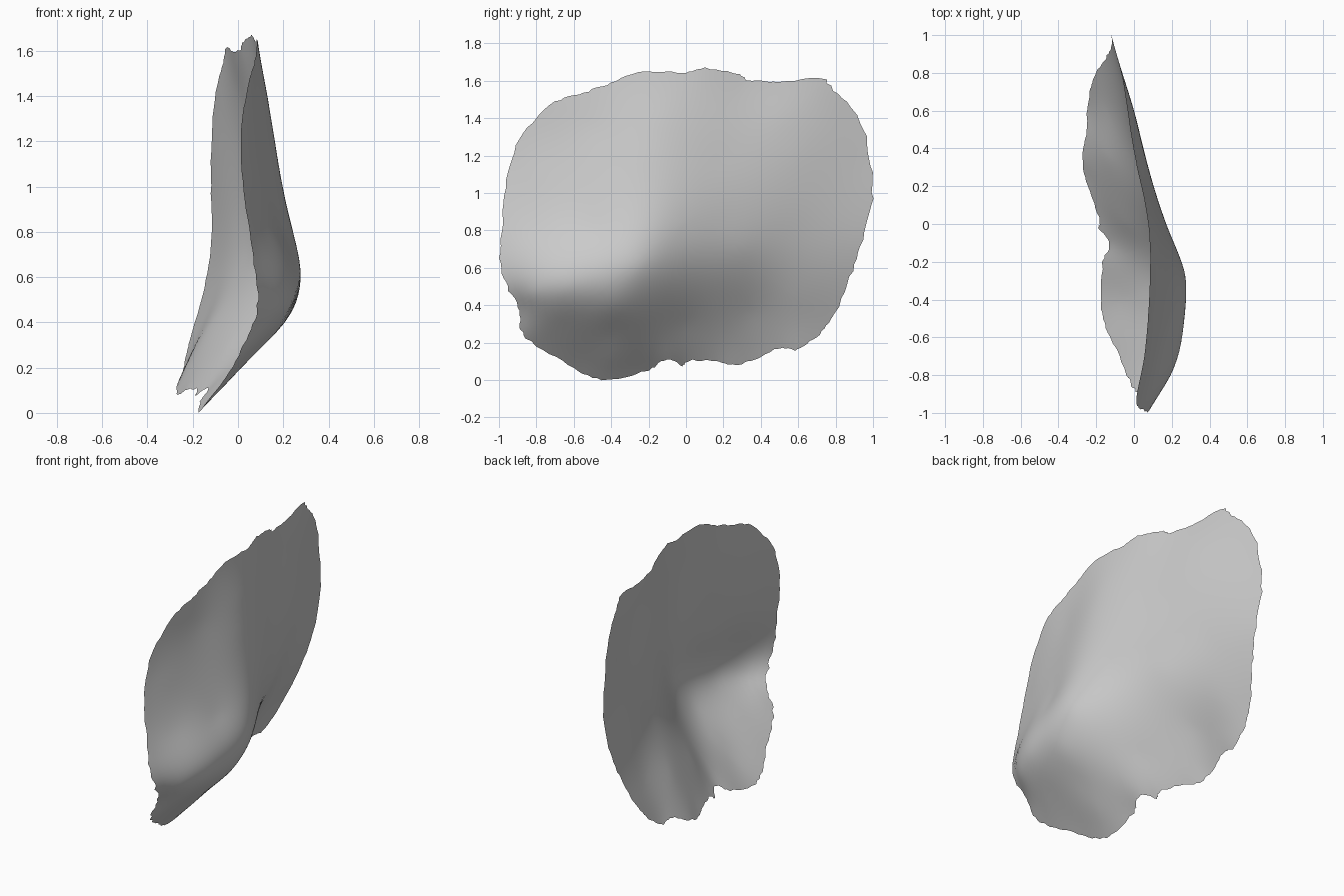
import bpy, bmesh, math, random
from mathutils import Vector
from mathutils.geometry import interpolate_bezier

random.seed(4)
cube = bpy.data.objects.get("Cube")
if cube:
    bpy.data.objects.remove(cube)

# Ragged rim of the sheet as (y, z, x)
RIM = [(-1, .68, .065), (-.98, .9, .035), (-.95, 1.15, .01), (-.85, 1.35, .025),
       (-.7, 1.49, .055), (-.55, 1.54, .07), (-.4, 1.59, .08), (-.25, 1.65, .085),
       (0, 1.65, .075), (.1, 1.67, .06), (.28, 1.64, .02), (.33, 1.61, .01),
       (.5, 1.6, -.02), (.74, 1.61, -.055), (.79, 1.55, -.065), (.92, 1.42, -.1),
       (.99, 1.18, -.12), (1, .97, -.12), (.95, .75, -.12), (.88, .55, -.15),
       (.78, .32, -.215), (.7, .23, -.235), (.6, .16, -.25), (.5, .17, -.25),
       (.35, .1, -.275), (.25, .08, -.26), (.16, .1, -.23), (.01, .1, -.18),
       (-.02, .075, -.19), (-.1, .11, -.13), (-.2, .05, -.17), (-.45, 0, -.175),
       (-.6, .06, -.13), (-.8, .18, -.04), (-.88, .25, 0), (-.9, .39, .06), (-.97, .52, .085)]
# Bulge, ridge and folds inside the rim as (y, z, x)
BODY = [(-.15, 1.4, .13), (-.2, 1.2, .163), (-.2, 1, .197), (-.2, .8, .237),
        (-.25, .6, .265), (-.45, .53, .267), (-.65, .48, .235), (-.83, .45, .16),
        (-.38, .4, .205), (-.4, .25, .06), (-.4, .12, -.06), (-.65, .3, .095),
        (-.5, .8, .2), (-.55, 1.1, .12), (-.5, 1.35, .09), (-.8, .8, .12),
        (-.8, 1.1, .06), (0, 1.2, .14), (0, .8, .17), (0, .55, .115), (0, .3, -.045),
        (.2, 1.2, .09), (.2, .85, .1), (.3, .7, .045), (.28, .5, -.04), (.35, .36, -.145),
        (.3, .25, -.19), (.6, 1.2, 0), (.6, .8, -.03), (.6, .45, -.13), (.5, 1.4, .01)]


def kernel(ax, ay, bx, by):
    r2 = (ax - bx) ** 2 + (ay - by) ** 2
    return r2 * math.log(r2) if r2 > 1e-9 else 0.0


def solve(rows):
    """Gaussian elimination on an augmented matrix."""
    n = len(rows)
    for c in range(n):
        p = max(range(c, n), key=lambda r: abs(rows[r][c]))
        rows[c], rows[p] = rows[p], rows[c]
        for r in range(n):
            if r != c and rows[r][c]:
                k = rows[r][c] / rows[c][c]
                rows[r] = [a - k * b for a, b in zip(rows[r], rows[c])]
    return [rows[i][n] / rows[i][i] for i in range(n)]


def thin_plate(points, smooth):
    """Smooth height function through scattered points."""
    n = len(points)
    rows = []
    for i, (u, v, h) in enumerate(points):
        row = [kernel(u, v, p[0], p[1]) for p in points]
        row[i] += smooth
        rows.append(row + [1, u, v, h])
    for poly in ([1] * n, [p[0] for p in points], [p[1] for p in points]):
        rows.append(poly + [0, 0, 0, 0])
    w = solve(rows)
    return lambda u, v: (w[n] + w[n + 1] * u + w[n + 2] * v
                         + sum(k * kernel(u, v, p[0], p[1]) for k, p in zip(w, points)))


height = thin_plate(RIM + BODY, .003)

# Rounded outline with small tears
outline = []
count = len(RIM)
pts = [Vector((p[0], p[1], 0)) for p in RIM]
for i in range(count):
    a, b, c, d = (pts[(i + k) % count] for k in (-1, 0, 1, 2))
    reach = (c - b).length / 3
    outline += interpolate_bezier(b, b + (c - a).normalized() * reach,
                                  c - (d - b).normalized() * reach, c, 7)[:-1]

# Sheet built as rings shrinking to the middle
RINGS = 26
middle = Vector((0, .85, 0))
tears = [random.uniform(-.011, .003) for _ in outline]
bm = bmesh.new()
rings = []
for k in range(RINGS):
    t = 1 - k / RINGS
    ring = []
    for p, tear in zip(outline, tears):
        q = middle + (p - middle) * (t + tear * t ** 12)
        ring.append(bm.verts.new((height(q.x, q.y), q.x, q.y)))
    rings.append(ring)
centre = bm.verts.new((height(middle.x, middle.y), middle.x, middle.y))
n = len(outline)
for i in range(n):
    j = (i + 1) % n
    for outer, inner in zip(rings, rings[1:]):
        bm.faces.new((outer[i], inner[i], inner[j], outer[j]))
    bm.faces.new((rings[-1][i], centre, rings[-1][j]))
bm.normal_update()
if sum(f.normal.x for f in bm.faces) < 0:
    bmesh.ops.reverse_faces(bm, faces=bm.faces[:])
for f in bm.faces:
    f.smooth = True

mesh = bpy.data.meshes.new("curved_shell")
bm.to_mesh(mesh)
bm.free()
shell = bpy.data.objects.new("curved_shell", mesh)
bpy.context.collection.objects.link(shell)

# Plain grey colour
grey = bpy.data.materials.new("light_grey")
grey.use_nodes = True
colour = (.6, .6, .6, 1)
grey.diffuse_color = colour
grey.node_tree.nodes["Principled BSDF"].inputs["Base Color"].default_value = colour
mesh.materials.append(grey)
